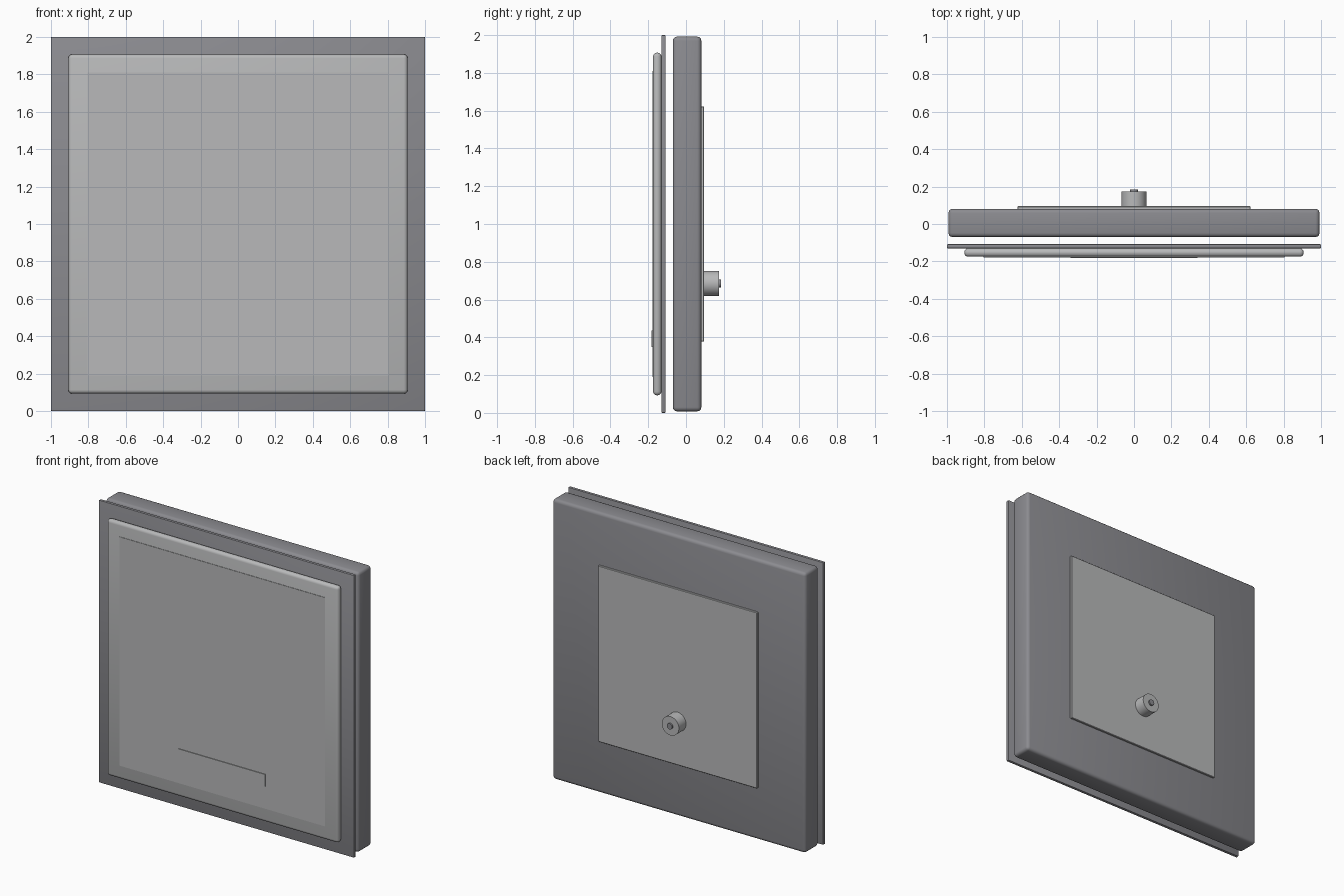
import bpy, math

if "Cube" in bpy.data.objects:
    bpy.data.objects.remove(bpy.data.objects["Cube"])


def material(name, rgb):
    m = bpy.data.materials.new(name)
    m.diffuse_color = (*rgb, 1)
    m.use_nodes = True
    m.node_tree.nodes["Principled BSDF"].inputs["Base Color"].default_value = m.diffuse_color
    return m


dark = material("dark grey", (0.26, 0.26, 0.28))
light = material("light grey", (0.48, 0.485, 0.49))


def slab(name, half_x, y0, y1, z0, z1, mat, bevel=0.0, segments=3):
    bpy.ops.mesh.primitive_cube_add(size=1, location=(0, (y0 + y1) / 2, (z0 + z1) / 2))
    ob = bpy.context.object
    ob.name = name
    ob.scale = (2 * half_x, y1 - y0, z1 - z0)
    bpy.ops.object.transform_apply(location=False, rotation=False, scale=True)
    ob.data.materials.append(mat)
    if bevel:
        b = ob.modifiers.new("rounded edges", 'BEVEL')
        b.width, b.segments = bevel, segments
        bpy.ops.object.modifier_apply(modifier=b.name)
        bpy.ops.object.shade_smooth_by_angle(angle=math.radians(35))
    return ob


def rod(name, radius, y0, y1, z, mat):
    bpy.ops.mesh.primitive_cylinder_add(vertices=32, radius=radius, depth=y1 - y0,
                                        location=(0, (y0 + y1) / 2, z),
                                        rotation=(math.pi / 2, 0, 0))
    ob = bpy.context.object
    ob.name = name
    ob.data.materials.append(mat)
    bpy.ops.object.shade_smooth_by_angle(angle=math.radians(35))
    return ob


# Main box and the thin backing sheet floating in front of it
slab("body", 0.992, -0.07, 0.081, 0.008, 1.992, dark, 0.022)
slab("backing_sheet", 1.0, -0.13, -0.108, 0.0, 2.0, dark, 0.005, 2)

# Raised front panel with its thin inlays
slab("front_panel", 0.907, -0.175, -0.13, 0.093, 1.907, light, 0.02)
slab("screen_inlay", 0.805, -0.178, -0.172, 0.19, 1.81, light)
slab("lower_strip", 0.34, -0.183, -0.176, 0.35, 0.435, light)

# Rear mounting plate with knob and pin
slab("rear_plate", 0.623, 0.078, 0.095, 0.377, 1.623, light, 0.003, 1)
rod("rear_knob", 0.067, 0.093, 0.175, 0.685, light)
rod("knob_pin", 0.021, 0.17, 0.185, 0.685, dark)
